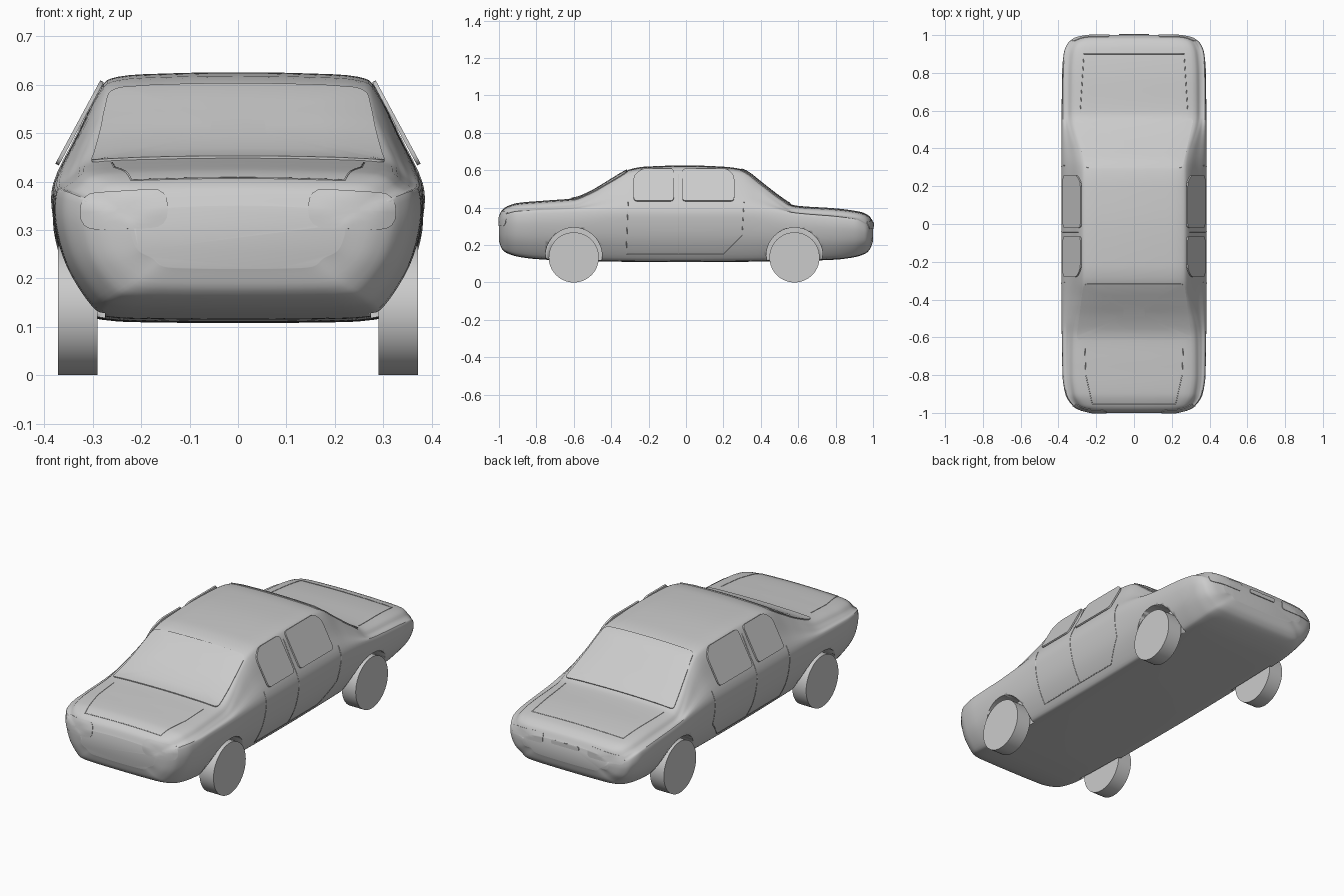
import bpy, bmesh, math
from mathutils import Vector, Matrix
from mathutils.bvhtree import BVHTree

if "Cube" in bpy.data.objects:
    bpy.data.objects.remove(bpy.data.objects["Cube"])

paint = bpy.data.materials.new("plain_grey")
paint.diffuse_color = (0.6, 0.6, 0.6, 1)
paint.use_nodes = True
paint.node_tree.nodes["Principled BSDF"].inputs["Base Color"].default_value = paint.diffuse_color


def finish(name, bm, angle=40):
    bmesh.ops.recalc_face_normals(bm, faces=bm.faces)
    mesh = bpy.data.meshes.new(name)
    bm.to_mesh(mesh)
    bm.free()
    obj = bpy.data.objects.new(name, mesh)
    bpy.context.collection.objects.link(obj)
    mesh.materials.append(paint)
    bpy.ops.object.select_all(action='DESELECT')
    bpy.context.view_layer.objects.active = obj
    obj.select_set(True)
    bpy.ops.object.shade_smooth_by_angle(angle=math.radians(angle))
    return obj


def smooth_table(keys, y):
    """Monotone cubic interpolation of (y, value) keys."""
    def slope(i):
        return (keys[i + 1][1] - keys[i][1]) / (keys[i + 1][0] - keys[i][0])

    def tangent(i):
        if i == 0:
            return slope(0)
        if i == len(keys) - 1:
            return slope(i - 1)
        a, b = slope(i - 1), slope(i)
        return 0 if a * b <= 0 else 2 * a * b / (a + b)
    i = 0
    while i < len(keys) - 2 and y > keys[i + 1][0]:
        i += 1
    h = keys[i + 1][0] - keys[i][0]
    t = (y - keys[i][0]) / h
    return ((2*t**3 - 3*t**2 + 1) * keys[i][1] + (t**3 - 2*t**2 + t) * h * tangent(i)
            + (3*t**2 - 2*t**3) * keys[i + 1][1] + (t**3 - t**2) * h * tangent(i + 1))


# Body outlines along the length
TOP = [(-1, .35), (-.985, .385), (-.96, .405), (-.9, .425), (-.75, .438), (-.6, .45),
       (-.5, .49), (-.4, .55), (-.3, .605), (-.22, .619), (0, .626), (.2, .619), (.3, .605),
       (.4, .535), (.5, .458), (.58, .412), (.8, .396), (.93, .378), (.98, .355), (1, .32)]
BOTTOM = [(-1, .22), (-.985, .18), (-.96, .158), (-.9, .138), (-.8, .125), (-.6, .115),
          (0, .108), (.6, .115), (.8, .122), (.9, .135), (.96, .155), (.985, .18), (1, .22)]
WIDTH = [(-1, .22), (-.985, .28), (-.96, .325), (-.9, .362), (-.8, .377), (-.5, .381),
         (.6, .381), (.8, .379), (.9, .371), (.96, .347), (.985, .31), (1, .25)]
SHOULDER = [(-1, .315), (-.96, .362), (-.9, .375), (-.6, .385), (-.3, .4), (.3, .4),
            (.6, .365), (.9, .335), (1, .28)]
ROOF = [(-1, .86), (-.6, .84), (-.3, .7), (.3, .7), (.58, .86), (1, .86)]


def section(y):
    zt, zb, w, zs, f = (smooth_table(k, y) for k in (TOP, BOTTOM, WIDTH, SHOULDER, ROOF))
    r = w * f
    half = [(0, zb), (.45*w, zb + .001), (.7*w, zb + .005), (.8*w, zb + .022),
            (.935*w, zb + .4*(zs - zb)), (w, zb + .75*(zs - zb)), (.995*w, zs),
            ((.995*w + r + .02) / 2, (zs + zt - .035) / 2), (r + .02, zt - .035),
            (r - .02, zt - .009), (.5*r, zt - .002), (0, zt)]
    pts = [Vector((x, y, z)) for x, z in half]
    ring = pts + [Vector((-p.x, p.y, p.z)) for p in pts[-2:0:-1]]
    out, n = [], len(ring)
    for i in range(n):
        a, b, c, d = (ring[(i + k) % n] for k in (-1, 0, 1, 2))
        for t in (0, .25, .5, .75):
            out.append(.5 * (2*b + (c - a)*t + (2*a - 5*b + 4*c - d)*t*t
                             + (3*b - a - 3*c + d)*t**3))
    return out


# Body shell
bm = bmesh.new()
STEPS = 110
rings = [[bm.verts.new(p) for p in section(math.sin(math.pi / 2 * (2*i / STEPS - 1)))]
         for i in range(STEPS + 1)]
for a, b in zip(rings, rings[1:]):
    for i in range(len(a)):
        j = (i + 1) % len(a)
        bm.faces.new((a[i], a[j], b[j], b[i]))
bm.faces.new(rings[0])
bm.faces.new(rings[-1])
bmesh.ops.recalc_face_normals(bm, faces=bm.faces)
surface = BVHTree.FromBMesh(bm)
body = finish("body", bm)


def cylinder(name, x, y, z, radius, width):
    bm = bmesh.new()
    bmesh.ops.create_cone(bm, cap_ends=True, segments=56, radius1=radius, radius2=radius,
                          depth=width)
    bmesh.ops.transform(bm, verts=bm.verts, matrix=Matrix.Translation((x, y, z))
                        @ Matrix.Rotation(math.pi / 2, 4, 'Y'))
    return finish(name, bm)


# Wheels and wheel wells
for end, y in (("front", -.6), ("rear", .58)):
    for side, s in (("right", 1), ("left", -1)):
        cylinder(f"{end}_{side}_wheel", s * .331, y, .134, .134, .081)
        cutter = cylinder(f"{end}_{side}_well_cutter", s * .39, y, .142, .151, .23)
        cutter.hide_render = True
        cutter.hide_viewport = True
        cut = body.modifiers.new("wheel_well", 'BOOLEAN')
        cut.operation = 'DIFFERENCE'
        cut.solver = 'EXACT'
        cut.object = cutter


def project(facing, u, v, offset):
    """Drop a point onto the body (or the side glass plane), lifted along the normal."""
    if facing.endswith("glass"):
        s = 1 if facing.startswith("right") else -1
        return Vector((s * (.373 - (v - .435) * .54 + offset * .88), u, v + offset * .48))
    start, ray = {"top": ((u, v, 2), (0, 0, -1)), "right": ((2, u, v), (-1, 0, 0)),
                  "left": ((-2, u, v), (1, 0, 0)), "front": ((u, -2, v), (0, 1, 0)),
                  "rear": ((u, 2, v), (0, -1, 0))}[facing]
    hit, normal, _, _ = surface.ray_cast(Vector(start), Vector(ray))
    return None if hit is None else hit + normal * offset


def rounded(corners, r):
    out, n = [], len(corners)
    pts = [Vector(c) for c in corners]
    for i in range(n):
        p, a, b = pts[i], pts[i - 1], pts[(i + 1) % n]
        s, e = p + (a - p).normalized() * r, p + (b - p).normalized() * r
        out += [(1-t)**2 * s + 2*t*(1-t) * p + t*t * e for t in (0, .25, .5, .75, 1)]
        nxt = b + (p - b).normalized() * r
        if (nxt - e).length > .01:
            out += [e.lerp(nxt, k / 8) for k in range(1, 8)]
    return out


def plate(name, facing, corners, r, lift=.005):
    """Thin rounded panel lying on the body."""
    outline = rounded(corners, r)
    mid = sum(outline, Vector((0, 0))) / len(outline)
    bm = bmesh.new()
    loops = []
    for scale, h in ((1, -.003), (1, lift), (.8, lift), (.6, lift), (.4, lift), (.2, lift)):
        spots = [project(facing, *mid.lerp(p, scale), h) for p in outline]
        loops.append([bm.verts.new(p) for p in spots])
    for a, b in zip(loops, loops[1:]):
        for i in range(len(a)):
            j = (i + 1) % len(a)
            bm.faces.new((a[i], a[j], b[j], b[i]))
    bm.faces.new(loops[-1])
    finish(name, bm)


def seam(name, facing, path):
    """Fine panel line following the body."""
    pts = []
    for a, b in zip(path, path[1:]):
        for k in range(17):
            p = project(facing, *Vector(a).lerp(Vector(b), k / 16), 0)
            if p and not (pts and (p - pts[-1]).length < 1e-4):
                pts.append(p)
    curve = bpy.data.curves.new(name, 'CURVE')
    curve.dimensions = '3D'
    curve.bevel_depth = .002
    curve.bevel_resolution = 1
    line = curve.splines.new('POLY')
    line.points.add(len(pts) - 1)
    for q, p in zip(line.points, pts):
        q.co = (p.x, p.y, p.z, 1)
    curve.materials.append(paint)
    bpy.context.collection.objects.link(bpy.data.objects.new(name, curve))


# Glass
plate("windshield", "top", [(-.305, -.612), (.305, -.612), (.265, -.315), (-.265, -.315)], .025)
plate("rear_window", "top", [(-.255, .296), (.255, .296), (.315, .556), (-.315, .556)], .02)
for side, s in (("right", 1), ("left", -1)):
    plate(f"{side}_front_window", f"{side}_glass",
          [(-.28, .435), (-.065, .435), (-.065, .607), (-.235, .607), (-.28, .57)], .02)
    plate(f"{side}_rear_window", f"{side}_glass",
          [(-.02, .435), (.258, .435), (.258, .57), (.22, .607), (-.02, .607)], .02)
    # Lamps
    plate(f"{side}_headlight", "front",
          [(s*.145, .305), (s*.325, .3), (s*.325, .375), (s*.145, .385)], .036, .003)
    plate(f"{side}_tail_light", "rear",
          [(s*.13, .285), (s*.325, .285), (s*.325, .325), (s*.13, .34)], .019, .003)
    # Door seams
    seam(f"{side}_door_seam", side, [(-.31, .43), (-.32, .15), (.2, .15), (.3, .25), (.31, .43)])
    seam(f"{side}_middle_seam", side, [(-.042, .58), (-.042, .15)])

# Rear trim bar and lid seams
plate("rear_trim_bar", "rear", [(-.08, .3), (.08, .3), (.08, .32), (-.08, .32)], .009)
seam("hood_seam", "top", [(-.26, -.66), (-.255, -.8), (-.22, -.955), (.22, -.955),
                          (.255, -.8), (.26, -.66)])
seam("trunk_seam", "top", [(-.285, .59), (-.265, .9), (.265, .9), (.285, .59)])
